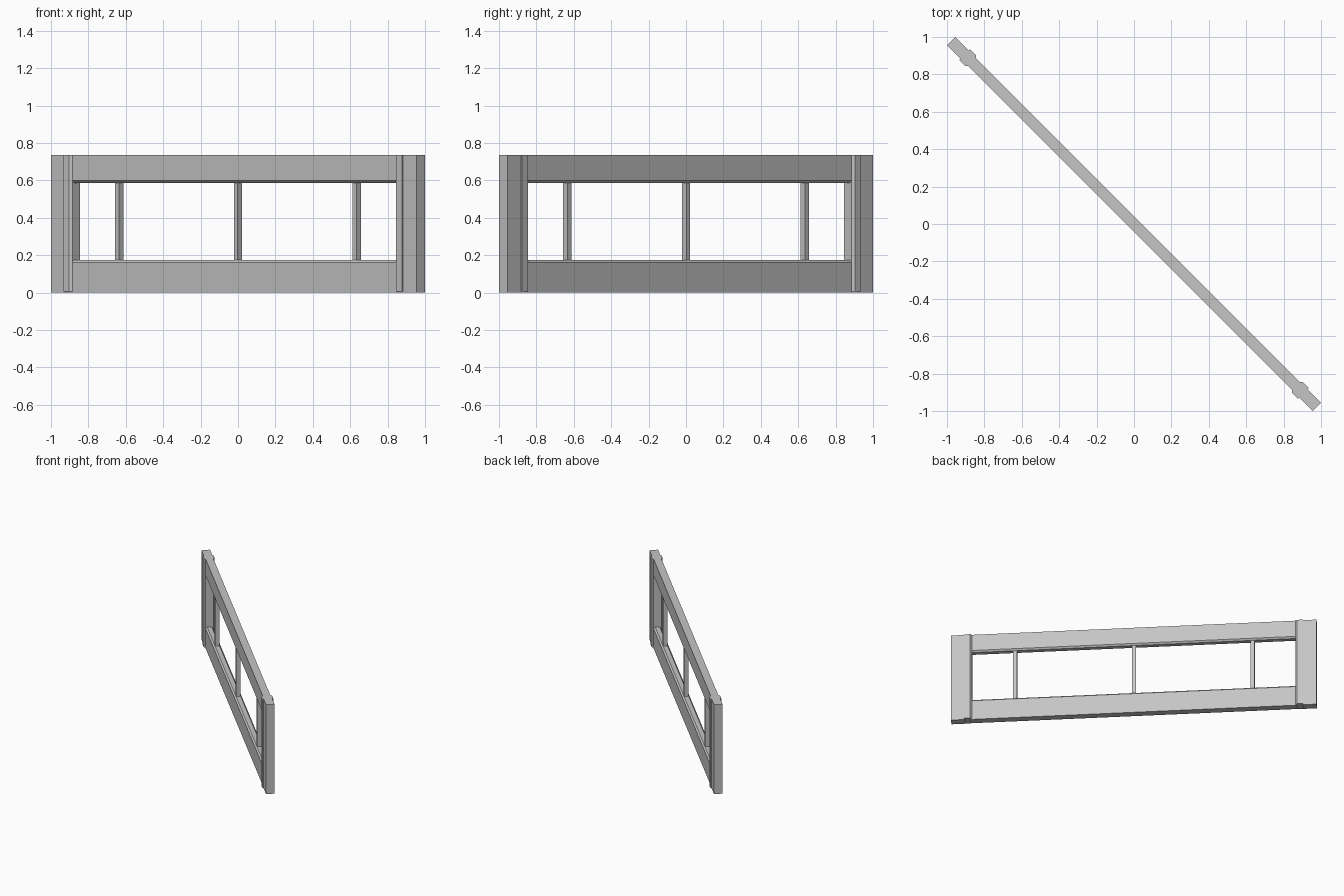
import bpy, bmesh, math
from mathutils import Matrix, Vector

if "Cube" in bpy.data.objects:
    bpy.data.objects.remove(bpy.data.objects["Cube"])

TURN = Matrix.Rotation(math.radians(-45), 4, 'Z')
HEIGHT = 0.735
CHAMFER = 0.012

grey = bpy.data.materials.new("light_grey")
grey.diffuse_color = (0.56, 0.56, 0.56, 1)
grey.use_nodes = True
grey.node_tree.nodes["Principled BSDF"].inputs["Base Color"].default_value = grey.diffuse_color


def prism(name, profile, extrude):
    """Extrude a closed 3D profile along a vector, turned onto the diagonal."""
    bm = bmesh.new()
    face = bm.faces.new([bm.verts.new(p) for p in profile])
    new = bmesh.ops.extrude_face_region(bm, geom=[face])["geom"]
    verts = [v for v in new if isinstance(v, bmesh.types.BMVert)]
    bmesh.ops.translate(bm, verts=verts, vec=Vector(extrude))
    bmesh.ops.recalc_face_normals(bm, faces=bm.faces)
    bmesh.ops.transform(bm, matrix=TURN, verts=bm.verts)
    mesh = bpy.data.meshes.new(name)
    bm.to_mesh(mesh)
    bm.free()
    mesh.materials.append(grey)
    obj = bpy.data.objects.new(name, mesh)
    bpy.context.collection.objects.link(obj)


def chamfered(outer, inner, half):
    """Section from outer to inner edge, with both inner corners chamfered."""
    s = math.copysign(CHAMFER, inner - outer)
    return [(outer, -half), (inner - s, -half), (inner, -half + CHAMFER),
            (inner, half - CHAMFER), (inner - s, half), (outer, half)]


def rectangle(a, b, half):
    return [(a, -half), (b, -half), (b, half), (a, half)]


# Top and bottom rails, chamfered towards the opening
for name, outer, inner in (("bottom_rail", 0, 0.174), ("top_rail", HEIGHT, 0.587)):
    section = chamfered(outer, inner, 0.029)
    prism(name, [(-1.235, y, z) for z, y in section], (2.47, 0, 0))

# End posts with a slightly thicker, chamfered jamb on the inside
for side, s in (("left", -1), ("right", 1)):
    post = rectangle(s * 1.277, s * 1.382, 0.032)
    prism(side + "_post", [(x, y, 0) for x, y in post], (0, 0, HEIGHT))
    jamb = chamfered(s * 1.28, s * 1.224, 0.041)
    prism(side + "_jamb", [(x, y, 0.006) for x, y in jamb], (0, 0, HEIGHT - 0.006))

# Slim upright bars between the rails
for name, u in (("left_bar", -0.898), ("middle_bar", 0), ("right_bar", 0.898)):
    bar = rectangle(u - 0.015, u + 0.015, 0.017)
    prism(name, [(x, y, 0.17) for x, y in bar], (0, 0, 0.42))
